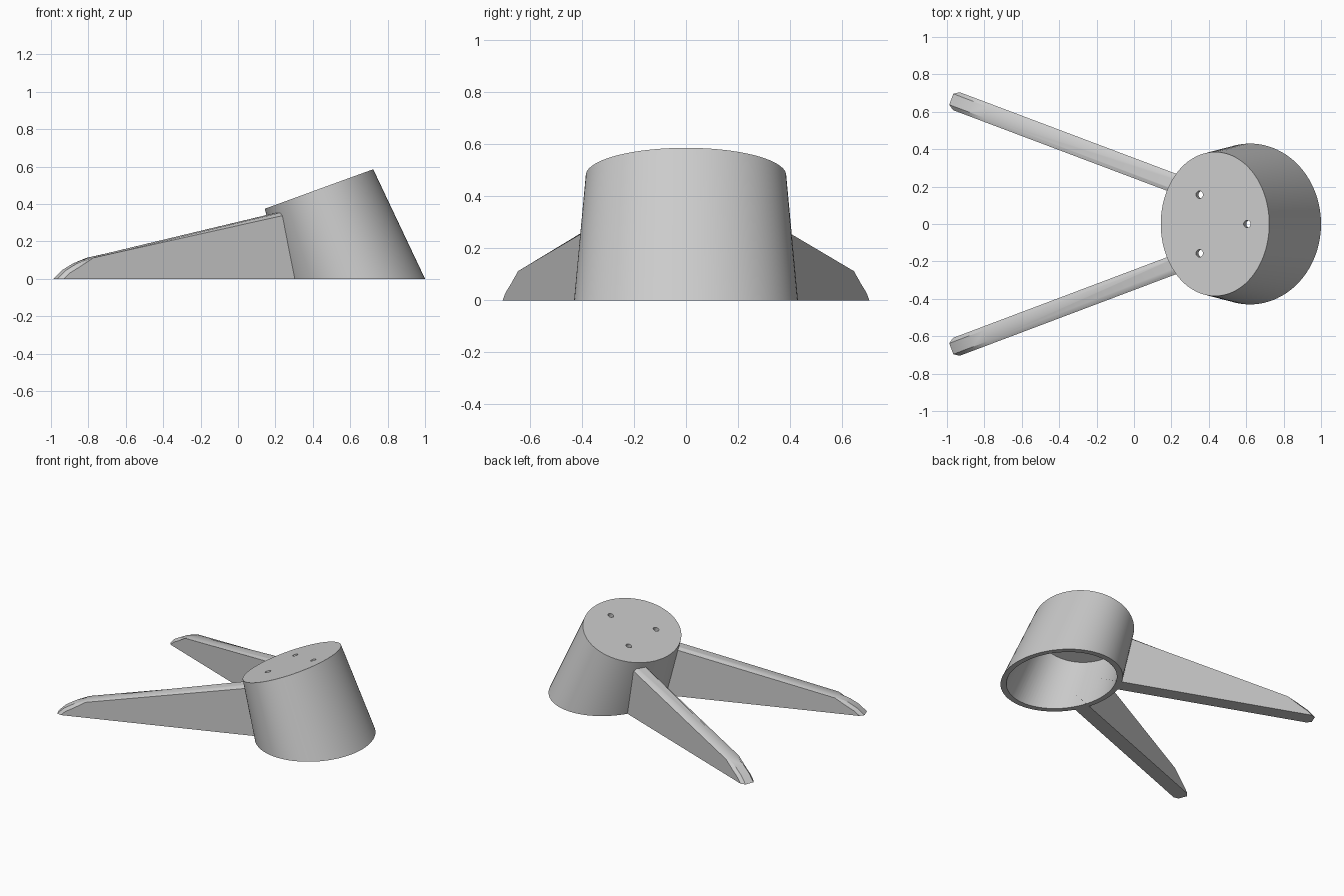
import bpy
import bmesh
from math import sin, cos, tan, pi, radians, atan2, hypot
from mathutils import Matrix

cube = bpy.data.objects.get("Cube")
if cube:
    bpy.data.objects.remove(cube)

TILT = radians(20)
SEGS = 96

grey = bpy.data.materials.new("plain grey")
grey.use_nodes = True
GREY = (0.6, 0.6, 0.6, 1)
grey.diffuse_color = GREY
grey.node_tree.nodes["Principled BSDF"].inputs["Base Color"].default_value = GREY


def finish(bm, name):
    bmesh.ops.recalc_face_normals(bm, faces=bm.faces)
    mesh = bpy.data.meshes.new(name)
    bm.to_mesh(mesh)
    bm.free()
    mesh.materials.append(grey)
    obj = bpy.data.objects.new(name, mesh)
    bpy.context.collection.objects.link(obj)
    return obj


def ring(bm, cx, cz, rx, ry, slope):
    """Elliptical ring of vertices, sloping upward along x."""
    angles = [2 * pi * i / SEGS for i in range(SEGS)]
    return [bm.verts.new((cx + rx * cos(a), ry * sin(a), cz + slope * rx * cos(a)))
            for a in angles]


def loft(name, rings):
    """Skin a chain of rings and cap both ends."""
    bm = bmesh.new()
    loops = [ring(bm, *r) for r in rings]
    for a, b in zip(loops, loops[1:]):
        for i in range(SEGS):
            j = (i + 1) % SEGS
            bm.faces.new((a[i], a[j], b[j], b[i]))
    bm.faces.new(loops[0])
    bm.faces.new(loops[-1])
    return finish(bm, name)


def cut(target, cutters):
    """Subtract each cutter and bake the result."""
    for c in cutters:
        mod = target.modifiers.new("cut", "BOOLEAN")
        mod.operation, mod.solver, mod.object = "DIFFERENCE", "EXACT", c
    graph = bpy.context.evaluated_depsgraph_get()
    baked = bpy.data.meshes.new_from_object(target.evaluated_get(graph))
    target.modifiers.clear()
    target.data = baked


def smooth(obj):
    bpy.ops.object.select_all(action="DESELECT")
    obj.select_set(True)
    bpy.context.view_layer.objects.active = obj
    bpy.ops.object.shade_smooth_by_angle(angle=radians(25))


def make_leg(name, side):
    """Tapering fin with a curved toe and chamfered upper edges."""
    half = 0.051
    toe, run, swing = (-0.977, 0.667), 1.43, 0.377
    profile = [(0, 0), (0.045, 0.045), (0.105, 0.082), (0.185, 0.112), (run, 0.41), (run, 0)]
    stretch = hypot(1, swing)
    bm = bmesh.new()
    sides = [[bm.verts.new((u * stretch, w, z)) for u, z in profile] for w in (-half, half)]
    near, far = sides
    bm.faces.new(near)
    bm.faces.new(far)
    n = len(profile)
    for i in range(n):
        j = (i + 1) % n
        bm.faces.new((near[i], near[j], far[j], far[i]))
    top = [bm.edges.get((s[i], s[i + 1])) for s in sides for i in range(4)]
    bmesh.ops.bevel(bm, geom=top, offset=0.02, segments=1, affect="EDGES")
    bm.transform(Matrix.Translation((toe[0], side * toe[1], 0))
                 @ Matrix.Rotation(-side * atan2(swing, 1), 4, "Z"))
    return finish(bm, name)


# Leaning cup: outer shell, cavity and sloping closed top
slope = tan(TILT)
foot = (0.62, 0, 0.38, 0.43, 0)
crown = (0.433, 0.48, 0.29, 0.385, slope)
solid = loft("cup_solid", [foot, crown])
cup = loft("cup", [(0.62, 0, 0.342, 0.39, 0), foot, crown])
bpy.data.objects.remove(cup)
cavity = loft("cavity", [(0.628, -0.02, 0.345, 0.392, 0), (0.448, 0.442, 0.255, 0.348, slope)])
cup = solid.copy()
cup.data = solid.data.copy()
cup.name = "cup"
bpy.context.collection.objects.link(cup)

# Three screw holes square to the sloping top
drills = []
for x, y in ((0.35, 0.157), (0.35, -0.157), (0.605, 0)):
    bm = bmesh.new()
    place = (Matrix.Translation((x, y, 0.48 + (x - 0.433) * slope))
             @ Matrix.Rotation(-TILT, 4, "Y"))
    bmesh.ops.create_cone(bm, cap_ends=True, segments=24, radius1=0.02, radius2=0.02,
                          depth=0.16, matrix=place)
    drills.append(finish(bm, "drill"))
cut(cup, [cavity] + drills)
smooth(cup)

# Two splayed legs trimmed to the outside of the cup
for name, side in (("back_leg", 1), ("front_leg", -1)):
    leg = make_leg(name, side)
    cut(leg, [solid])
    smooth(leg)

for helper in [solid, cavity] + drills:
    bpy.data.objects.remove(helper)
